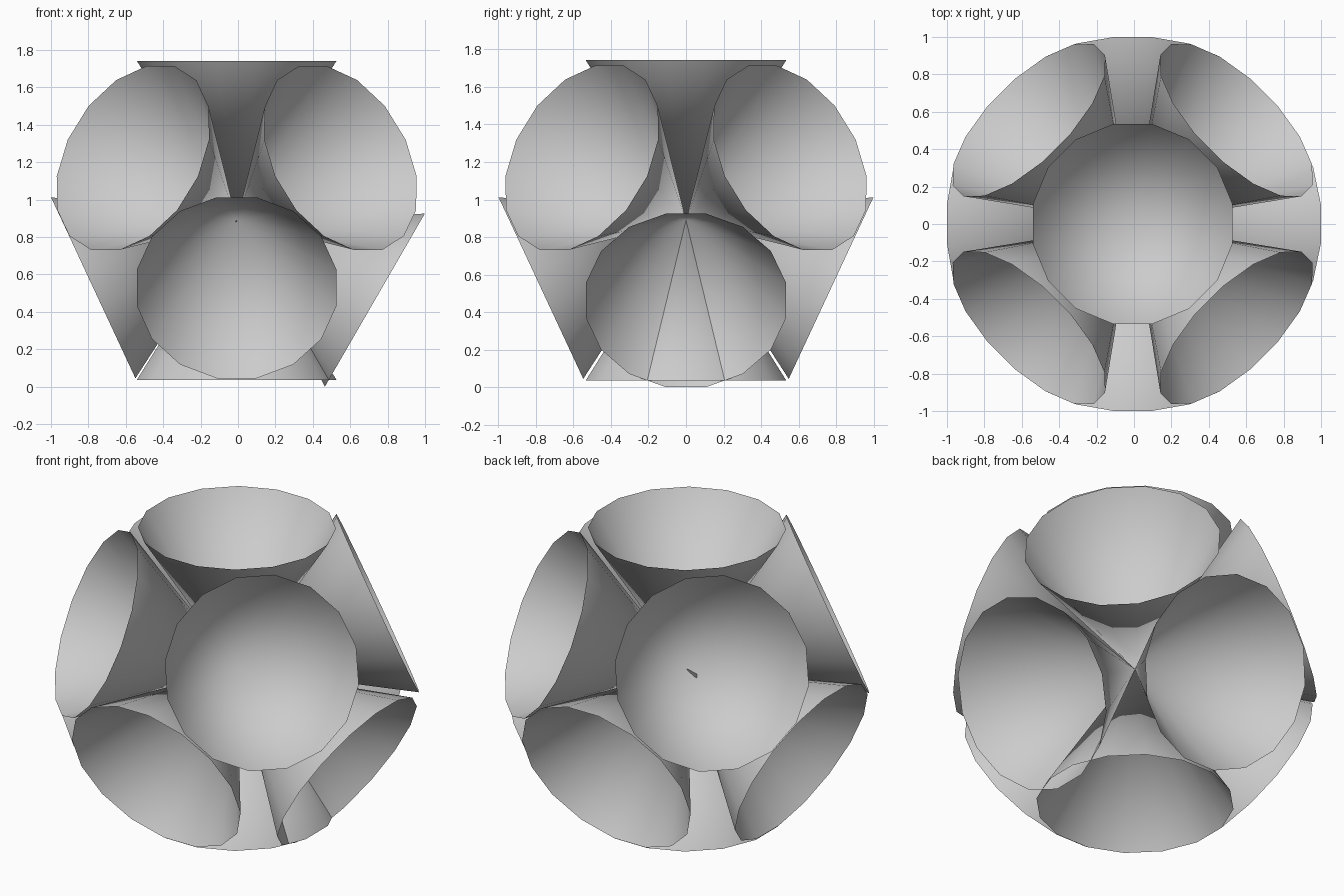
import bpy, bmesh
from math import pi, radians
from mathutils import Matrix

if "Cube" in bpy.data.objects:
    bpy.data.objects.remove(bpy.data.objects["Cube"])

SIDES = 16
HEIGHT = 0.853                       # apex to rim plane
RADIUS = 0.534 / 0.9808              # corner radius from flat-to-flat half width
CENTRE = (-0.007, 0.0, 0.889)        # shared apex of all cones


def open_cone(name, azimuth, elevation, dx=0.0):
    """Open paper cone with its apex at the centre, mouth facing outward."""
    bm = bmesh.new()
    bmesh.ops.create_cone(bm, cap_ends=False, segments=SIDES,
                          radius1=0.0, radius2=RADIUS, depth=HEIGHT)
    bmesh.ops.remove_doubles(bm, verts=bm.verts[:], dist=1e-4)
    place = (Matrix.Translation((CENTRE[0] + dx, CENTRE[1], CENTRE[2]))
             @ Matrix.Rotation(radians(azimuth), 4, 'Z')
             @ Matrix.Rotation(radians(90 - elevation), 4, 'Y')
             @ Matrix.Rotation(pi / SIDES, 4, 'Z')
             @ Matrix.Translation((0, 0, HEIGHT / 2)))
    bm.transform(place)
    for f in bm.faces:
        f.smooth = True
    mesh = bpy.data.meshes.new(name)
    bm.to_mesh(mesh)
    bm.free()
    obj = bpy.data.objects.new(name, mesh)
    bpy.context.collection.objects.link(obj)
    return obj


# top and bottom cones
open_cone("top_cone", 0, 90)
open_cone("bottom_cone", 0, -90)

# upper ring on the diagonals
for i in range(4):
    open_cone(f"upper_cone_{i + 1}", 45 + 90 * i, 23)

# lower ring on the axes, the right one drooping a little more
open_cone("lower_cone_front", -90, -25)
open_cone("lower_cone_back", 90, -25)
open_cone("lower_cone_left", 180, -25, dx=0.006)
open_cone("lower_cone_right", 0, -30)
